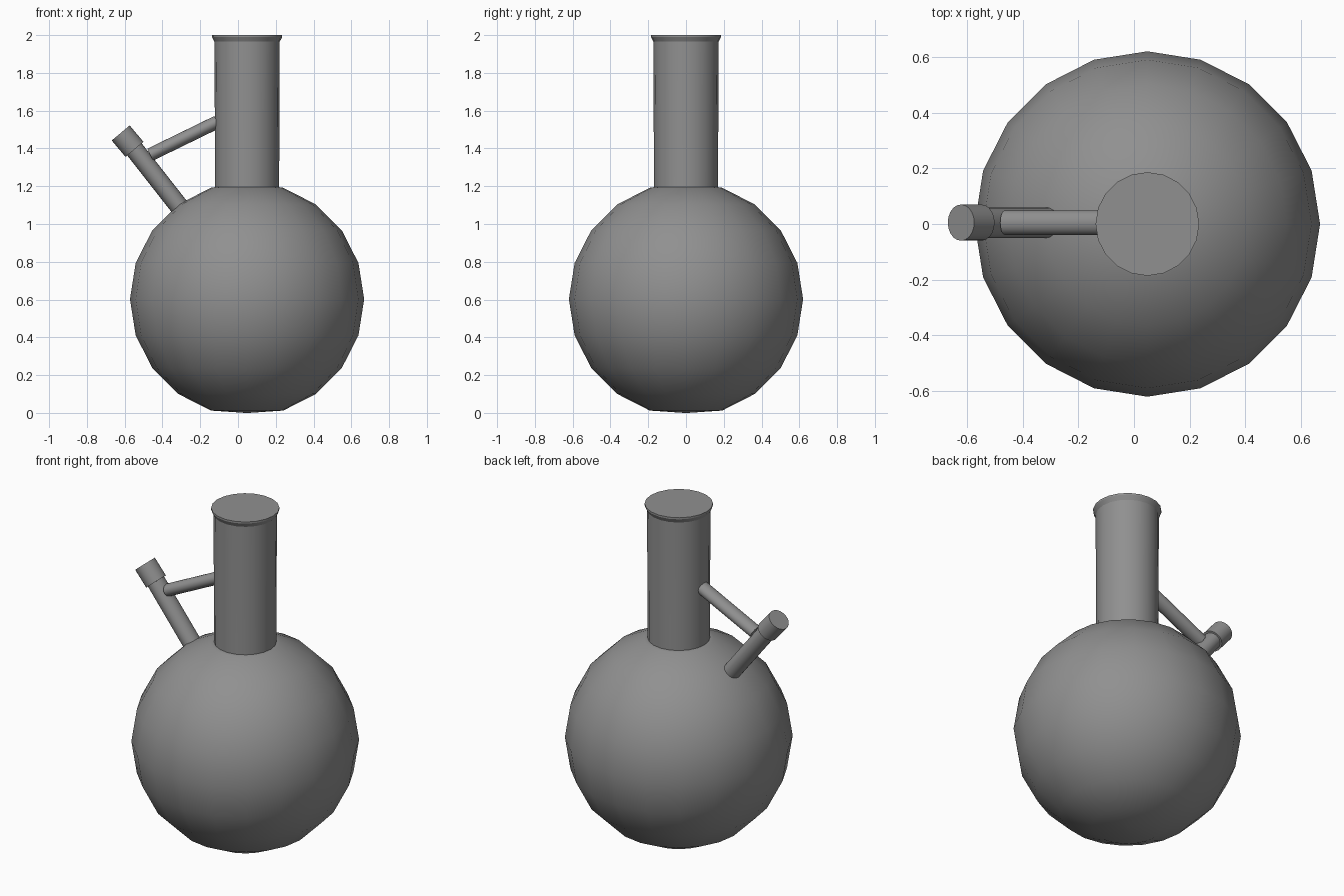
import bpy, bmesh, math
from mathutils import Vector, Matrix

cube = bpy.data.objects.get("Cube")
if cube:
    bpy.data.objects.remove(cube, do_unlink=True)

GREY = (0.28, 0.28, 0.28, 1)
mat = bpy.data.materials.new("plain_grey")
mat.use_nodes = True
mat.diffuse_color = GREY
mat.node_tree.nodes["Principled BSDF"].inputs["Base Color"].default_value = GREY

AXIS_X = 0.048   # vessel axis
SIDES = 20


def finish(name, bm, angle=30):
    bmesh.ops.recalc_face_normals(bm, faces=bm.faces)
    me = bpy.data.meshes.new(name)
    bm.to_mesh(me)
    bm.free()
    me.materials.append(mat)
    ob = bpy.data.objects.new(name, me)
    bpy.context.collection.objects.link(ob)
    bpy.ops.object.select_all(action='DESELECT')
    ob.select_set(True)
    bpy.context.view_layer.objects.active = ob
    bpy.ops.object.shade_smooth_by_angle(angle=math.radians(angle))
    return ob


def lathe(name, profile, angle=30):
    """Revolve (radius, z) points around the vessel axis, closing both ends."""
    bm = bmesh.new()
    rings = []
    for r, z in profile:
        rings.append([bm.verts.new((AXIS_X + r * math.cos(math.tau * i / SIDES),
                                    r * math.sin(math.tau * i / SIDES), z))
                      for i in range(SIDES)])
    for a, b in zip(rings, rings[1:]):
        for i in range(SIDES):
            j = (i + 1) % SIDES
            bm.faces.new((a[i], a[j], b[j], b[i]))
    bm.faces.new(rings[0])
    bm.faces.new(rings[-1])
    return finish(name, bm, angle)


def rod(name, start, end, radius, widen=1.0):
    """Closed cylinder between two points, optionally widened along y."""
    a, b = Vector(start), Vector(end)
    d = b - a
    bm = bmesh.new()
    turn = Vector((0, 0, 1)).rotation_difference(d).to_matrix().to_4x4()
    m = (Matrix.Translation((a + b) / 2) @ Matrix.Diagonal((1, widen, 1, 1)) @ turn)
    bmesh.ops.create_cone(bm, cap_ends=True, segments=SIDES, radius1=radius,
                          radius2=radius, depth=d.length, matrix=m)
    return finish(name, bm)


# Round body, cut off where the neck begins
R, CZ = 0.62, 0.602
body = [(0.01, 0.0)]
for k in range(1, 10):
    t = math.radians(18 * k)
    body.append((R * math.sin(t), CZ - R * math.cos(t)))
body.append((0.17, 1.195))
lathe("round_body", body, 40)

# Neck with a thin flared lip, closed on top
lathe("neck", [(0.17, 1.17), (0.171, 1.6), (0.173, 1.965), (0.186, 1.99), (0.186, 2.0)], 20)

# Slanted side arm, its stopper and the brace to the neck
Y = 0.005
rod("side_arm", (-0.27, Y, 1.04), (-0.56, Y, 1.41), 0.05, 1.1)
rod("arm_stopper", (-0.548, Y, 1.395), (-0.621, Y, 1.482), 0.062, 1.05)
rod("arm_brace", (-0.465, Y, 1.367), (-0.11, Y, 1.54), 0.035, 1.25)
